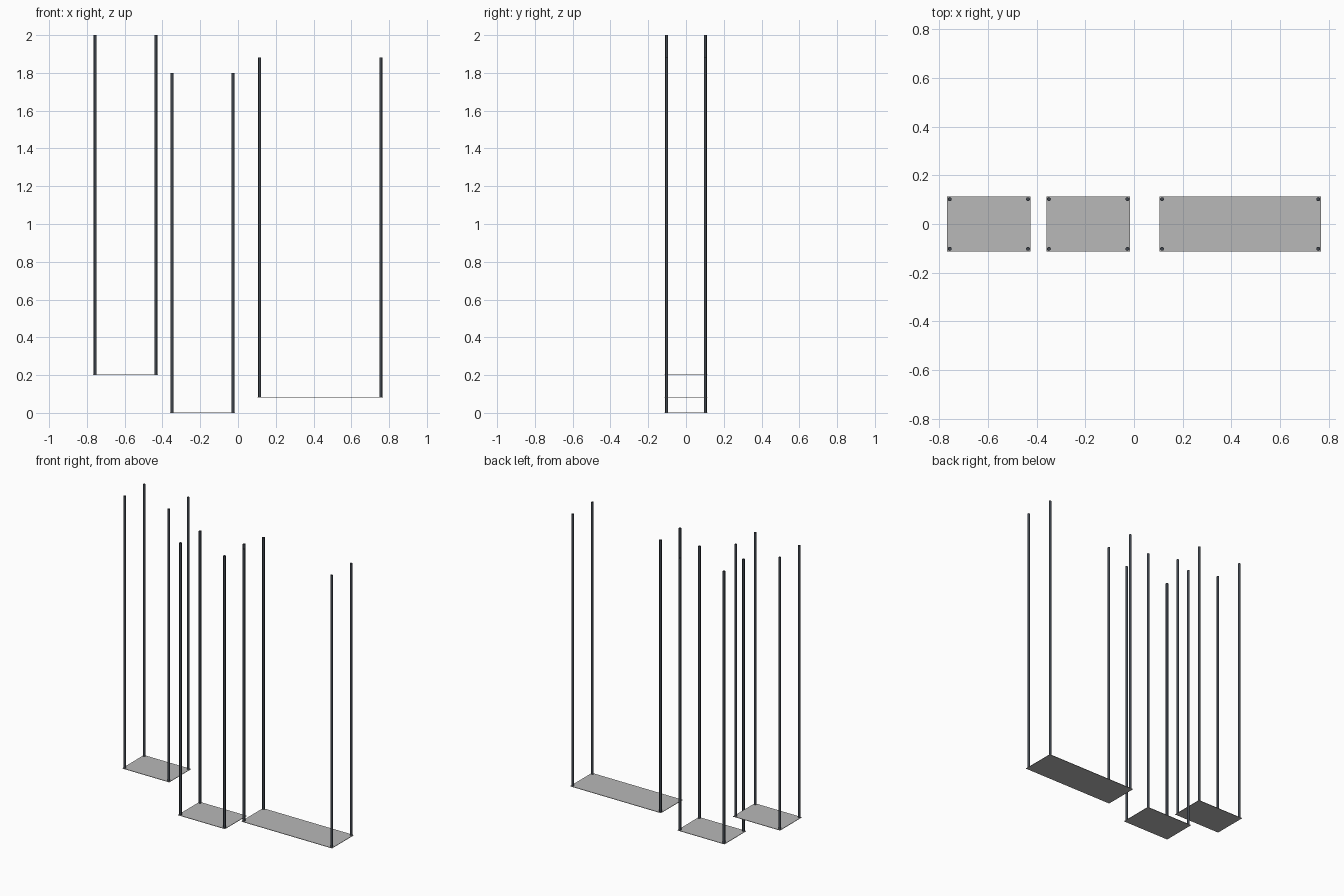
import bpy
import bmesh

if "Cube" in bpy.data.objects:
    bpy.data.objects.remove(bpy.data.objects["Cube"])


def material(name, colour):
    m = bpy.data.materials.new(name)
    m.diffuse_color = (*colour, 1)
    m.use_nodes = True
    m.node_tree.nodes["Principled BSDF"].inputs["Base Color"].default_value = m.diffuse_color
    return m


POLE_MAT = material("dark_metal", (0.05, 0.06, 0.075))
PLATE_MAT = material("grey_plate", (0.48, 0.48, 0.48))
POLE_R, POLE_H, POLE_Y, MARGIN = 0.008, 1.8, 0.102, 0.011
THICK = 0.003


def link(name, bm, mat):
    mesh = bpy.data.meshes.new(name)
    bm.to_mesh(mesh)
    bm.free()
    mesh.materials.append(mat)
    ob = bpy.data.objects.new(name, mesh)
    bpy.context.collection.objects.link(ob)
    return ob


# Very thin base plate
def plate(name, x0, x1, z):
    bm = bmesh.new()
    bmesh.ops.create_cube(bm, size=1)
    bmesh.ops.scale(bm, verts=bm.verts,
                    vec=(x1 - x0 + 2 * MARGIN, 2 * (POLE_Y + MARGIN), THICK))
    ob = link(name, bm, PLATE_MAT)
    ob.location = ((x0 + x1) / 2, 0, z + THICK / 2)


# Thin round pole standing on a plate corner
def pole(name, x, y, z):
    bm = bmesh.new()
    bmesh.ops.create_cone(bm, cap_ends=True, segments=12, radius1=POLE_R,
                          radius2=POLE_R, depth=POLE_H - THICK)
    for f in bm.faces:
        f.smooth = len(f.verts) == 4
    for e in bm.edges:
        e.smooth = all(f.smooth for f in e.link_faces)
    ob = link(name, bm, POLE_MAT)
    ob.location = (x, y, z + (POLE_H + THICK) / 2)


# Three units: left raised, middle on the ground, right wide
for unit, x0, x1, z in (("left", -0.756, -0.435, 0.2),
                        ("middle", -0.349, -0.027, 0.0),
                        ("right", 0.115, 0.756, 0.082)):
    plate(unit + "_base_plate", x0, x1, z)
    for side, x in (("left", x0), ("right", x1)):
        for end, y in (("front", -POLE_Y), ("back", POLE_Y)):
            pole(f"{unit}_unit_{end}_{side}_pole", x, y, z)
